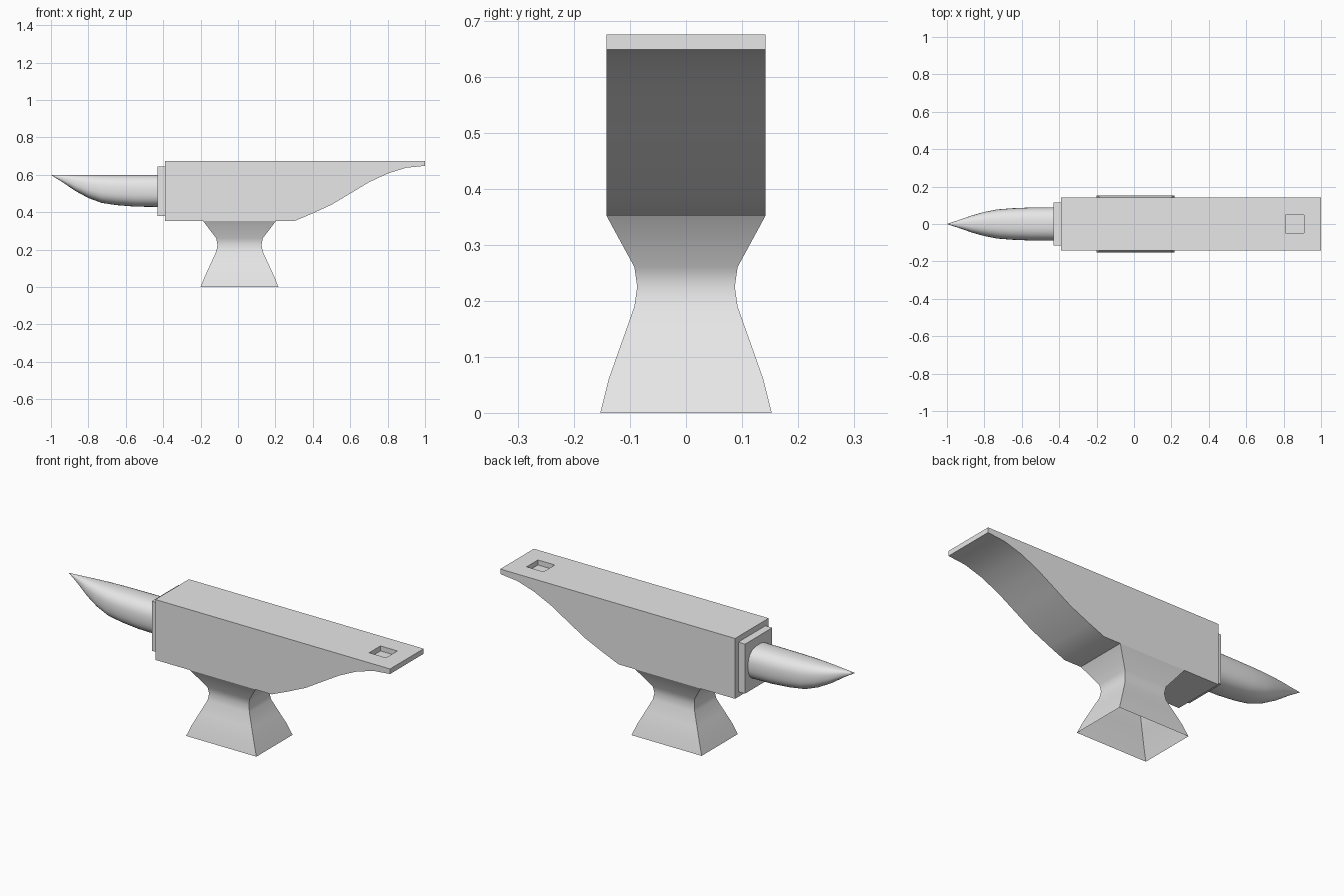
import bpy, bmesh, math

cube = bpy.data.objects.get("Cube")
if cube:
    bpy.data.objects.remove(cube, do_unlink=True)

steel = bpy.data.materials.new("grey steel")
steel.use_nodes = True
GREY = (0.8, 0.8, 0.8, 1)
steel.diffuse_color = GREY
steel.node_tree.nodes["Principled BSDF"].inputs["Base Color"].default_value = GREY


def finish(name, bm, smooth=None):
    bmesh.ops.recalc_face_normals(bm, faces=bm.faces)
    mesh = bpy.data.meshes.new(name)
    bm.to_mesh(mesh)
    bm.free()
    ob = bpy.data.objects.new(name, mesh)
    bpy.context.collection.objects.link(ob)
    mesh.materials.append(steel)
    if smooth:
        shade(ob, smooth)
    return ob


def shade(ob, angle):
    bpy.ops.object.select_all(action="DESELECT")
    ob.select_set(True)
    bpy.context.view_layer.objects.active = ob
    bpy.ops.object.shade_smooth_by_angle(angle=math.radians(angle))


def box(name, lo, hi):
    bm = bmesh.new()
    bmesh.ops.create_cube(bm, size=1)
    for v in bm.verts:
        v.co = [(a + b) / 2 + c * (b - a) for a, b, c in zip(lo, hi, v.co)]
    return finish(name, bm)


def loft(bm, rings):
    """Skin neighbouring closed rings with quads."""
    loops = [[bm.verts.new(p) for p in ring] for ring in rings]
    for a, b in zip(loops, loops[1:]):
        for i in range(len(a)):
            j = (i + 1) % len(a)
            bm.faces.new((a[i], a[j], b[j], b[i]))
    return loops


# Body: side profile with a swept heel, extruded across y
profile = [(-0.39, 0.675), (-0.39, 0.352), (0.30, 0.352), (0.39, 0.39), (0.5, 0.44),
           (0.6, 0.5), (0.7, 0.56), (0.8, 0.607), (0.9, 0.638), (1, 0.648), (1, 0.675)]
bm = bmesh.new()
ends = loft(bm, [[(x, y, z) for x, z in profile] for y in (-0.142, 0.142)])
for end in ends:
    bm.faces.new(end)
body = finish("anvil_body", bm)

# Square tool hole in the heel
cutter = box("hole_cutter", (0.81, -0.048, 0.648), (0.91, 0.048, 0.75))
cutter.hide_render = True
mod = body.modifiers.new("tool_hole", "BOOLEAN")
mod.object = cutter
mod.operation = "DIFFERENCE"
mod.solver = "EXACT"
bpy.context.view_layer.objects.active = body
bpy.ops.object.modifier_apply(modifier=mod.name)
bpy.data.objects.remove(cutter, do_unlink=True)
shade(body, 30)

# Collar between body and horn
box("collar", (-0.43, -0.115, 0.38), (-0.385, 0.115, 0.645))

# Horn: rounded sections tapering to a point, level along the top
sections = [(-0.425, 0.086), (-0.55, 0.085), (-0.65, 0.081), (-0.73, 0.075),
            (-0.8, 0.062), (-0.87, 0.043), (-0.94, 0.019), (-1, 0.0005)]
SIDES = 32


def rounded(value):
    return math.copysign(abs(value) ** 0.8, value)


rings = []
for x, r in sections:
    angles = [2 * math.pi * i / SIDES for i in range(SIDES)]
    rings.append([(x, r * 1.04 * rounded(math.cos(a)), 0.6 - r + r * rounded(math.sin(a)))
                  for a in angles])
bm = bmesh.new()
loops = loft(bm, rings)
bm.faces.new(loops[0])
bm.faces.new(loops[-1])
finish("horn", bm, 40)

# Waisted pedestal, open underneath: (height, half width x, half depth y)
levels = [(0, 0.208, 0.153), (0.06, 0.184, 0.138), (0.125, 0.154, 0.115),
          (0.19, 0.124, 0.092), (0.225, 0.118, 0.087), (0.26, 0.124, 0.092),
          (0.352, 0.194, 0.142)]
bm = bmesh.new()
loft(bm, [[(0.008 + sx * hx, sy * hy, z) for sx, sy in ((-1, -1), (1, -1), (1, 1), (-1, 1))]
          for z, hx, hy in levels])
finish("pedestal", bm, 40)
